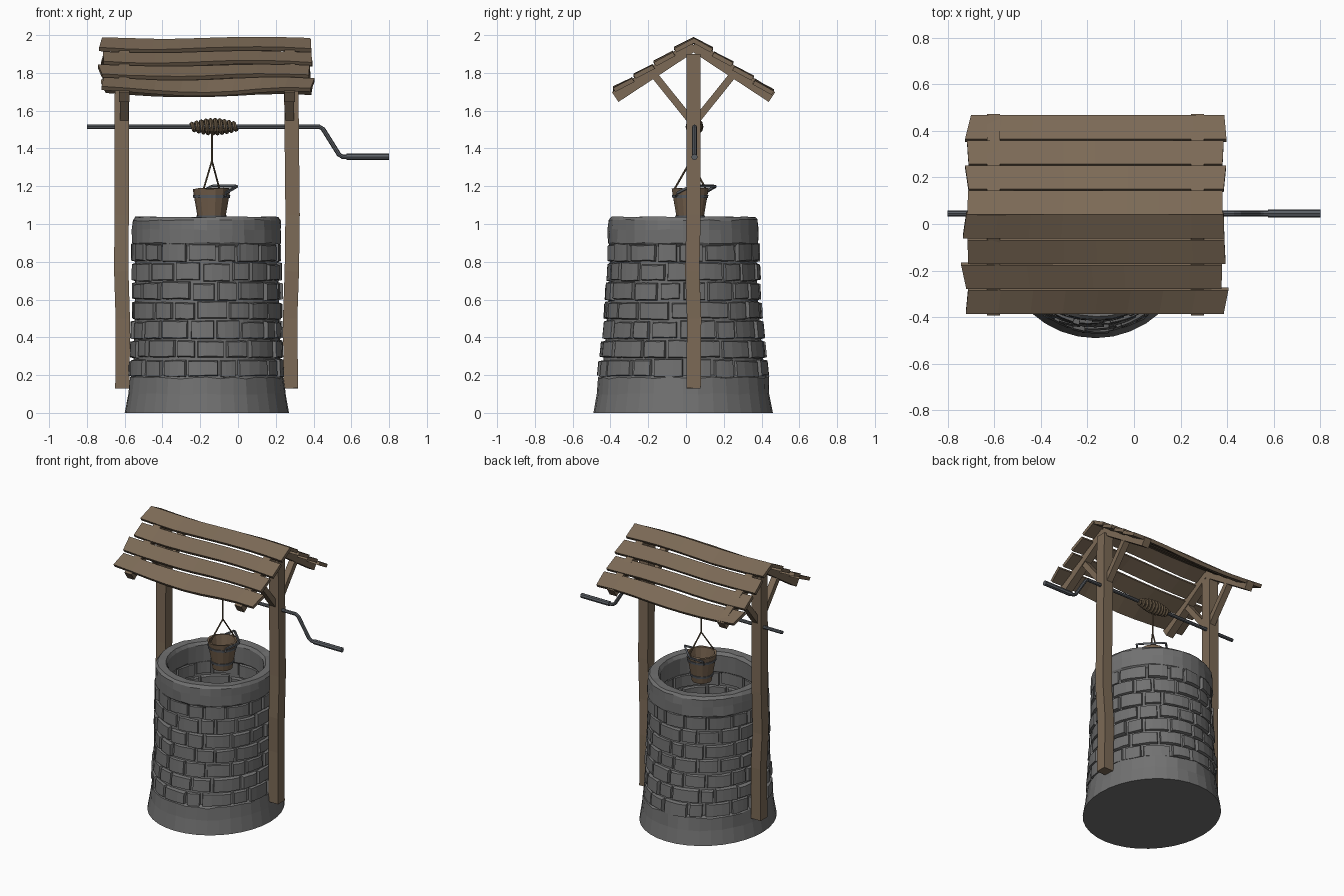
import bpy, bmesh, math, random
from mathutils import Vector

if "Cube" in bpy.data.objects:
    bpy.data.objects.remove(bpy.data.objects["Cube"])
random.seed(4)
R = random.uniform


def mat(name, c):
    m = bpy.data.materials.new(name)
    m.diffuse_color = (*c, 1)
    m.use_nodes = True
    m.node_tree.nodes["Principled BSDF"].inputs["Base Color"].default_value = m.diffuse_color
    return m


STONE = mat("grey_stone", (0.165, 0.165, 0.165))
WOOD = mat("brown_wood", (0.20, 0.143, 0.093))
PAIL = mat("bucket_wood", (0.17, 0.115, 0.072))
METAL = mat("dark_metal", (0.105, 0.115, 0.13))
ROPE = mat("rope_brown", (0.14, 0.10, 0.06))


def loft(bm, rings, closed=False):
    """Skin equal-sized rings; cap the ends, or join last ring to first."""
    vs = [[bm.verts.new(p) for p in r] for r in rings]
    n = len(vs[0])
    pairs = list(zip(vs, vs[1:])) + ([(vs[-1], vs[0])] if closed else [])
    for a, b in pairs:
        for i in range(n):
            j = (i + 1) % n
            bm.faces.new((a[i], a[j], b[j], b[i]))
    if not closed:
        bm.faces.new(vs[0][::-1])
        bm.faces.new(vs[-1])


def finish(bm, name, m):
    bmesh.ops.recalc_face_normals(bm, faces=bm.faces[:])
    me = bpy.data.meshes.new(name)
    bm.to_mesh(me)
    bm.free()
    me.materials.append(m)
    ob = bpy.data.objects.new(name, me)
    bpy.context.collection.objects.link(ob)
    return ob


def make(name, m, *ring_sets, closed=False):
    bm = bmesh.new()
    for rings in ring_sets:
        loft(bm, rings, closed)
    return finish(bm, name, m)


def sweep(pts, section, ref):
    """Rings of a cross-section carried along a path."""
    pts, ref = [Vector(p) for p in pts], Vector(ref)
    out = []
    for i, p in enumerate(pts):
        t = (pts[min(i + 1, len(pts) - 1)] - pts[max(i - 1, 0)]).normalized()
        s = t.cross(ref).normalized()
        u = s.cross(t)
        out.append([p + s * a + u * b for a, b in section])
    return out


def rect(w, h):
    return [(-w / 2, -h / 2), (w / 2, -h / 2), (w / 2, h / 2), (-w / 2, h / 2)]


def disc(r, n=8):
    return [(r * math.cos(math.tau * i / n), r * math.sin(math.tau * i / n)) for i in range(n)]


# ---- stone well: slightly oval flared wall, hollow shaft
CX, CY = -0.165, -0.015


def interp(table, z):
    for (z0, a), (z1, b) in zip(table, table[1:]):
        if z <= z1:
            return a + (b - a) * (z - z0) / (z1 - z0)
    return table[-1][1]


RX = [(0, 0.435), (0.2, 0.408), (0.5, 0.397), (1.1, 0.392)]
RY = [(0, 0.475), (0.2, 0.448), (0.5, 0.418), (0.8, 0.402), (1.1, 0.395)]


def wall(a, z, d):
    return Vector((CX + (interp(RX, z) + d) * math.cos(a), CY + (interp(RY, z) + d) * math.sin(a), z))


def shaft(a, z, d):
    return Vector((CX + (0.315 - d) * math.cos(a), CY + (0.315 - d) * math.sin(a), z))


N = 36
rows = [(wall, 0, 0, 0), (wall, 0.1, -0.004, 0.003), (wall, 0.185, 0, 0.006), (wall, 0.2, -0.016, 0.002),
        (wall, 0.4, -0.016, 0.002), (wall, 0.6, -0.016, 0.002), (wall, 0.88, -0.016, 0.002),
        (wall, 0.9, 0, 0.005), (wall, 0.97, 0.001, 0.004), (wall, 1.02, 0, 0.004), (wall, 1.038, -0.014, 0.003),
        (shaft, 1.036, -0.012, 0.003), (shaft, 1.015, 0.002, 0.003), (shaft, 0.9, 0, 0.004),
        (shaft, 0.88, -0.014, 0.001), (shaft, 0.03, -0.014, 0)]
make("well_wall", STONE, [[f(math.tau * i / N, z + R(-1, 1) * j, d + R(-1, 1) * j) for i in range(N)]
                          for f, z, d, j in rows])


def bricks(name, f, count, z0, z1, courses):
    bm = bmesh.new()
    h = (z1 - z0) / courses
    for c in range(courses):
        step = math.tau / count
        cuts = [(k + 0.5 * (c % 2) + R(-0.22, 0.22)) * step for k in range(count)]
        cuts.append(cuts[0] + math.tau)
        for a0, a1 in zip(cuts, cuts[1:]):
            gap = R(0.004, 0.016)
            lo, hi = z0 + c * h + R(-0.004, 0.006), z0 + (c + 1) * h - R(-0.004, 0.008)
            o, tilt = R(-0.004, 0.008), R(-0.005, 0.005)
            rings = []
            for k in range(4):
                t = k / 3
                a = a0 + gap + (a1 - a0 - 2 * gap) * t
                e = 0.012 if k in (0, 3) else 0
                d = o + tilt * (2 * t - 1)
                s = (0.5 - t) * 2 * 0.02 if e else 0
                q0, q1 = lo + R(0, 0.006), hi - R(0, 0.006)
                rings.append([f(a, lo, -0.03), f(a + s, q0 + 0.006, d), f(a + s, q1 - 0.006, d), f(a, hi, -0.03)])
            loft(bm, rings)
    finish(bm, name, STONE)


bricks("outer_bricks", wall, 17, 0.185, 0.9, 7)
bricks("inner_bricks", shaft, 13, 0.06, 0.9, 8)

# ---- posts, slightly bent
Y0 = 0.04
for side, path in (("left", [(-0.612, .04, .13), (-0.61, .042, .5), (-0.618, .033, .75), (-0.616, .04, 1.05), (-0.614, .04, 1.9)]),
                   ("right", [(.28, .04, .13), (.276, .043, .5), (.285, .033, .75), (.289, .04, 1.05), (.28, .04, 1.9)])):
    make(side + "_post", WOOD, sweep(path, rect(0.076, 0.076), (0, 1, 0)))

# ---- rafters and braces
for side, x in (("left", -0.603), ("right", 0.273)):
    for end, s in (("front", -1), ("back", 1)):
        make(f"{side}_{end}_rafter", WOOD,
             sweep([(x, Y0 + s * 0.415, 1.672), (x, Y0, 1.945)], rect(0.055, 0.062), (0, 0, 1)))
        make(f"{side}_{end}_brace", WOOD,
             sweep([(x, Y0 + s * 0.205, 1.785), (x, Y0 + s * 0.02, 1.555)], rect(0.045, 0.038), (0, 0, 1)))

# ---- roof planks: side, index, x at left upper/lower edge, x at right upper/lower edge
ENDS = [((-.72, -.735, .385, .388), (-.715, -.712, .388, .393), (-.742, -.72, .378, .376), (-.712, -.722, .405, .385)),
        ((-.715, -.713, .38, .38), (-.71, -.725, .385, .395), (-.71, -.717, .38, .385), (-.725, -.7, .397, .388))]
for s, end, slope in ((-1, "front", 0.66), (1, "back", 0.685)):
    for k in range(4):
        la, lb, ra, rb = ENDS[(s + 1) // 2][k]
        d0, d1 = k * 0.108 + (0.0 if k == 0 else 0.002), k * 0.108 + 0.103
        nrm = Vector((0, s * slope, 1)).normalized()
        amp, ph, rings = R(0.005, 0.008) + (0.006 if k == 3 else 0), R(-0.5, 0.5), []
        for i in range(9):
            t = i / 8
            w = amp * math.sin(t * 7 + 2.6 + ph)
            wl = w - (0.02 * math.exp(-((t - 0.62) / 0.25) ** 2) if k == 3 else R(0, 0.003))
            up = Vector((la + (ra - la) * t, Y0 + s * d0, 1.993 - slope * d0 - 0.008 + w * 0.7))
            dn = Vector((lb + (rb - lb) * t, Y0 + s * d1, 1.993 - slope * d1 + 0.008 + wl))
            rings.append([up, dn, dn - nrm * 0.024, up - nrm * 0.024])
        make(f"{end}_roof_plank_{k + 1}", WOOD, rings)

# ---- axle, crank and grip
YA, ZA = 0.045, 1.515
make("axle_and_crank", METAL, sweep([(-0.8, YA, ZA), (0.43, YA, ZA), (0.45, YA, ZA - 0.012),
                                     (0.535, YA, 1.367), (0.555, YA, 1.355), (0.6, YA, 1.355)], disc(0.012), (0, 1, 0)))
make("crank_grip", METAL, sweep([(0.575, YA, 1.355), (0.8, YA, 1.355)], disc(0.017), (0, 1, 0)))

# ---- rope coil wound thicker in the middle, hanging rope and its two ends
coil = []
TURNS, PER = 10, 12
for i in range(TURNS * PER + 1):
    t = i / (TURNS * PER)
    r = 0.014 + 0.022 * math.sin(math.pi * t)
    a = math.tau * i / PER
    coil.append((-0.25 + 0.245 * t, YA + r * math.cos(a), ZA + r * math.sin(a)))
make("rope_coil", ROPE, sweep(coil, disc(0.0115, 6), (1, 0, 0)))
BX, BY = -0.14, 0.022
KNOT = (BX + 0.002, 0.025, 1.335)
make("hanging_rope", ROPE,
     sweep([(BX + 0.002, 0.025, 1.5), KNOT], disc(0.006, 6), (0, 1, 0)),
     sweep([KNOT, (BX - 0.042, BY - 0.083, 1.185)], disc(0.005, 6), (1, 0, 0)),
     sweep([KNOT, (BX + 0.042, BY + 0.083, 1.185)], disc(0.005, 6), (1, 0, 0)))

# ---- bucket with two hoops and a lowered bail handle


def ring(r, z, jit=0, n=14):
    return [(BX + x, BY + y, z + R(-jit, jit)) for x, y in disc(r, n)]


make("bucket", PAIL, [ring(0.066, 0.99), ring(0.1, 1.188, 0.004), ring(0.086, 1.186, 0.003), ring(0.055, 1.005)])
for name, z in (("upper_hoop", 1.137), ("lower_hoop", 1.03)):
    r = 0.066 + (z - 0.99) * 0.172
    make(name, METAL, [ring(r - 0.004, z), ring(r + 0.005, z), ring(r + 0.008, z + 0.016), ring(r - 0.002, z + 0.016)],
         closed=True)
q = 0.071
make("bucket_handle", METAL, sweep([(BX + q, BY - q, 1.145), (BX + q + 0.005, BY - q + 0.005, 1.165),
                                    (BX + 0.135, BY, 1.2), (BX + 0.125, BY + 0.012, 1.202),
                                    (BX + 0.012, BY + 0.125, 1.202), (BX, BY + 0.135, 1.2),
                                    (BX - q + 0.005, BY + q + 0.005, 1.165), (BX - q, BY + q, 1.145)],
                                   rect(0.012, 0.012), (0.3, 0.3, 1)))
